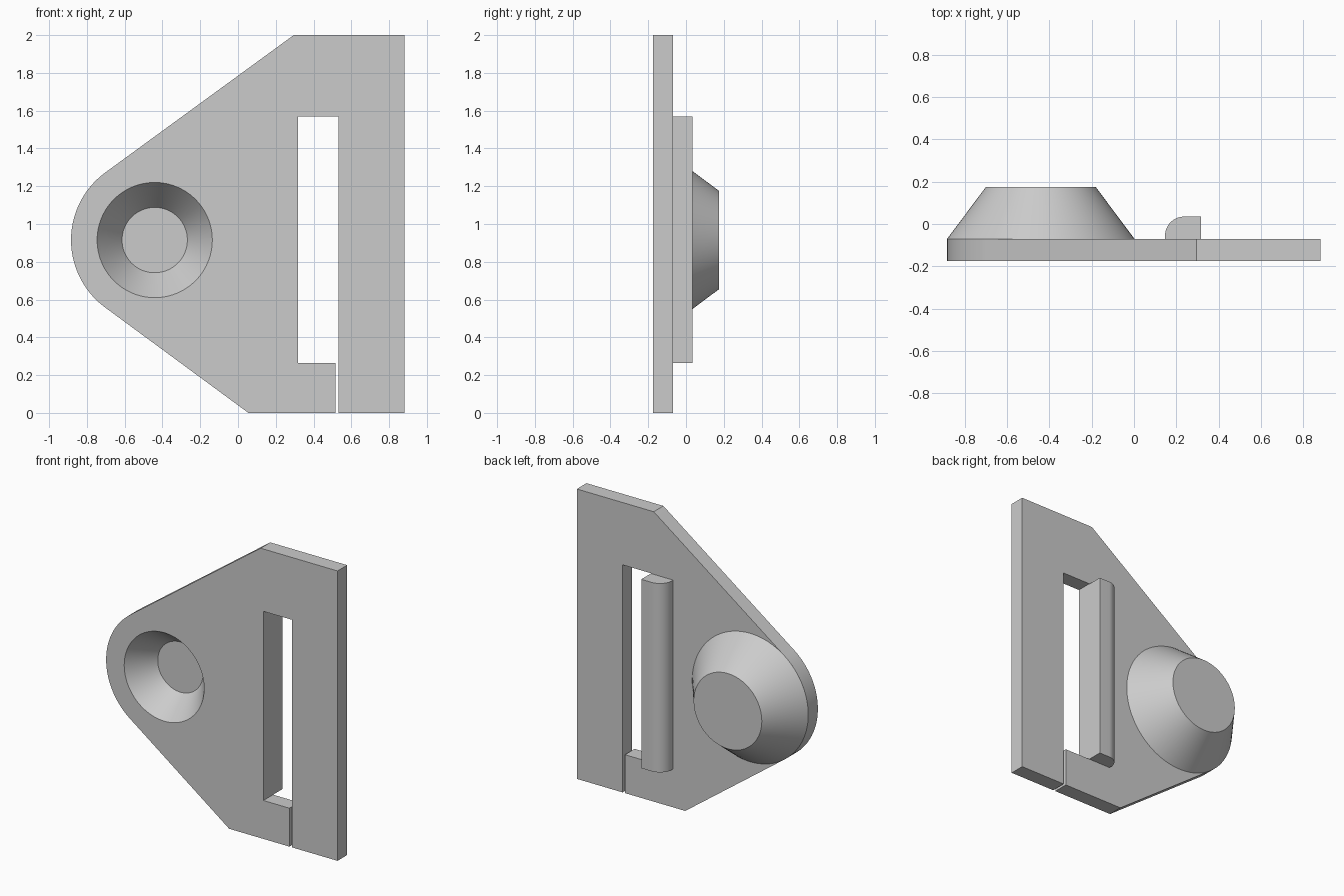
import bpy, bmesh, math
from mathutils import Vector

if "Cube" in bpy.data.objects:
    bpy.data.objects.remove(bpy.data.objects["Cube"])

# Shared dimensions
FRONT, BACK, TOP = -0.175, -0.07, 0.175
CENTRE = Vector((-0.441, 0.915))
RADIUS = 0.443
SEGMENTS = 96

grey = bpy.data.materials.new("light grey")
grey.use_nodes = True
colour = (0.6, 0.6, 0.6, 1)
grey.diffuse_color = colour
grey.node_tree.nodes["Principled BSDF"].inputs["Base Color"].default_value = colour


def make_object(name, bm):
    bmesh.ops.recalc_face_normals(bm, faces=bm.faces)
    mesh = bpy.data.meshes.new(name)
    bm.to_mesh(mesh)
    bm.free()
    mesh.materials.append(grey)
    obj = bpy.data.objects.new(name, mesh)
    bpy.context.collection.objects.link(obj)
    return obj


def prism(name, points, offset):
    """Extrude a closed outline of 3D points."""
    bm = bmesh.new()
    face = bm.faces.new([bm.verts.new(p) for p in points])
    extruded = bmesh.ops.extrude_face_region(bm, geom=[face])["geom"]
    verts = [v for v in extruded if isinstance(v, bmesh.types.BMVert)]
    bmesh.ops.translate(bm, verts=verts, vec=offset)
    return make_object(name, bm)


def frustum(name, y0, r0, y1, r1):
    """Solid cone section along y about the boss centre."""
    bm = bmesh.new()
    rings = []
    for y, r in ((y0, r0), (y1, r1)):
        ring = []
        for i in range(SEGMENTS):
            a = math.tau * i / SEGMENTS
            ring.append(bm.verts.new((CENTRE.x + r * math.cos(a), y,
                                      CENTRE.y + r * math.sin(a))))
        rings.append(ring)
        bm.faces.new(ring)
    low, high = rings
    for i in range(SEGMENTS):
        j = (i + 1) % SEGMENTS
        bm.faces.new((low[i], low[j], high[j], high[i]))
    return make_object(name, bm)


def tangent_angle(point, side):
    """Angle on the rounded end where a line from the point touches it."""
    d = Vector(point) - CENTRE
    return math.atan2(d.y, d.x) + side * math.acos(RADIUS / d.length)


# Plate outline: rounded end, sloping edges and the open slot
upper, lower = (0.295, 2.0), (0.055, 0.0)
start = tangent_angle(upper, 1)
end = tangent_angle(lower, -1) + math.tau
arc = [(CENTRE.x + RADIUS * math.cos(a), CENTRE.y + RADIUS * math.sin(a))
       for a in (start + (end - start) * i / 40 for i in range(41))]
slot = [(0.515, 0), (0.515, 0.265), (0.317, 0.265), (0.317, 1.57),
        (0.533, 1.57), (0.533, 0)]
outline = [upper] + arc + [lower] + slot + [(0.882, 0), (0.882, 2)]
plate = prism("plate", [(x, FRONT, z) for x, z in outline], (0, BACK - FRONT, 0))

# Tapered boss on the back
boss = frustum("tapered_boss", BACK, RADIUS, TOP, 0.26)

# Conical recess cut through the plate into the boss
slope, depth, margin = 0.746, 0.177, 0.05
recess = frustum("recess_cutter", FRONT - margin, 0.305 + slope * margin,
                 FRONT + depth, 0.305 - slope * depth)
recess.hide_render = True
for obj in (plate, boss):
    cut = obj.modifiers.new("recess", "BOOLEAN")
    cut.operation = "DIFFERENCE"
    cut.solver = "EXACT"
    cut.object = recess
    bpy.context.view_layer.objects.active = obj
    bpy.ops.object.modifier_apply(modifier=cut.name)
bpy.data.objects.remove(recess)

# Ridge beside the slot, rounded along its outer edge
left, right, ridge_top, fillet = 0.147, 0.317, 0.035, 0.09
profile = [(right, BACK), (right, ridge_top)]
for i in range(17):
    a = math.pi / 2 * (1 + i / 16)
    profile.append((left + fillet + fillet * math.cos(a),
                    ridge_top - fillet + fillet * math.sin(a)))
profile.append((left, BACK))
ridge = prism("slot_ridge", [(x, y, 0.265) for x, y in profile], (0, 0, 1.303))

# Smooth round surfaces, keep edges crisp
for obj in (plate, boss, ridge):
    bpy.ops.object.select_all(action="DESELECT")
    obj.select_set(True)
    bpy.context.view_layer.objects.active = obj
    bpy.ops.object.shade_smooth_by_angle(angle=math.radians(25))
